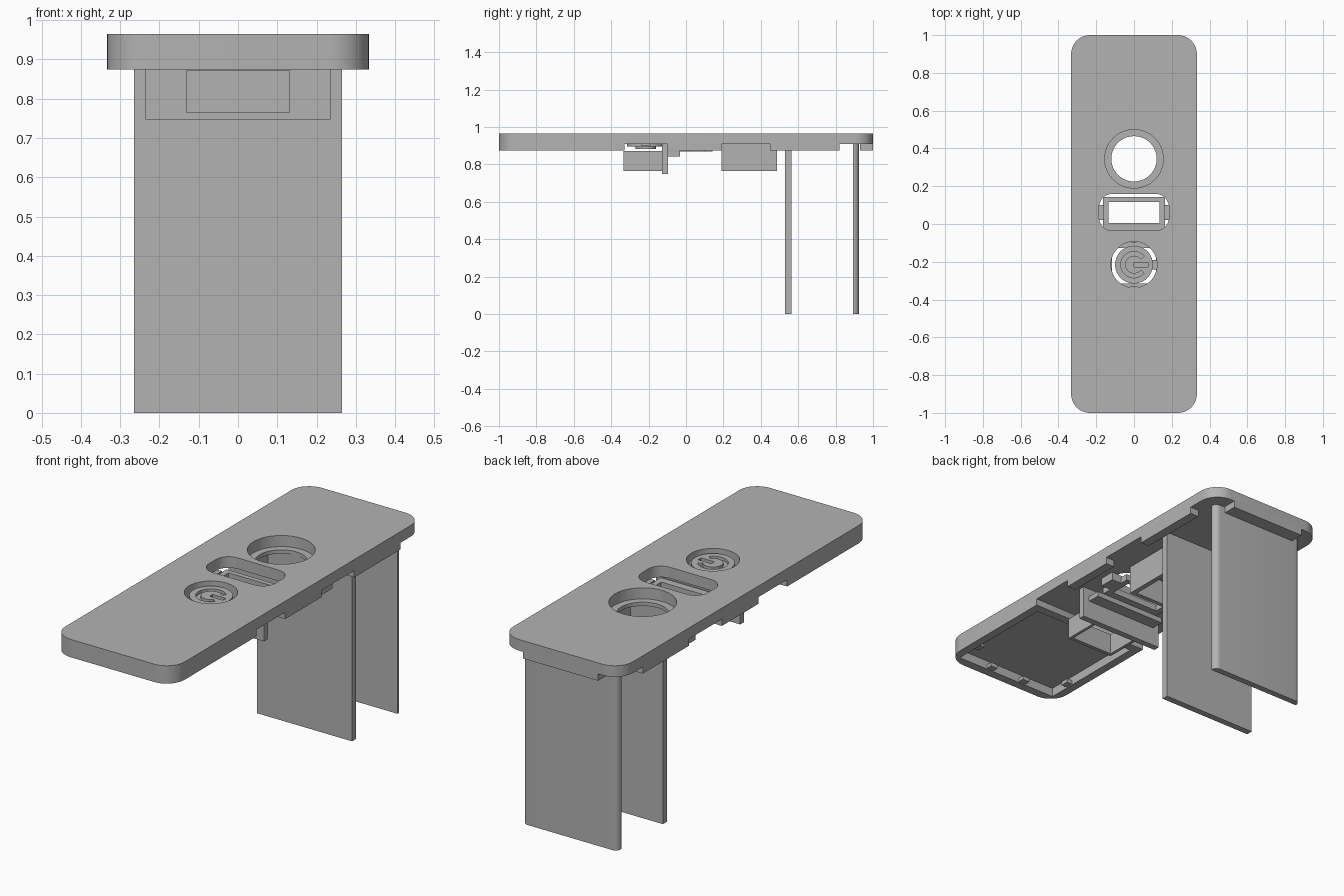
import bpy
import bmesh
from math import cos, sin, pi, radians

if "Cube" in bpy.data.objects:
    bpy.data.objects.remove(bpy.data.objects["Cube"], do_unlink=True)

grey = bpy.data.materials.new("plain grey")
grey.use_nodes = True
grey.diffuse_color = (0.45, 0.45, 0.45, 1)
grey.node_tree.nodes["Principled BSDF"].inputs["Base Color"].default_value = grey.diffuse_color


def prism(name, outline, z0, z1):
    """Extrude a flat outline between two heights."""
    bm = bmesh.new()
    face = bm.faces.new([bm.verts.new((x, y, z0)) for x, y in outline])
    top = bmesh.ops.extrude_face_region(bm, geom=[face])["geom"]
    for v in top:
        if isinstance(v, bmesh.types.BMVert):
            v.co.z = z1
    bmesh.ops.recalc_face_normals(bm, faces=bm.faces)
    mesh = bpy.data.meshes.new(name)
    bm.to_mesh(mesh)
    bm.free()
    mesh.materials.append(grey)
    obj = bpy.data.objects.new(name, mesh)
    bpy.context.collection.objects.link(obj)
    return obj


def box(name, x0, x1, y0, y1, z0, z1):
    return prism(name, [(x0, y0), (x1, y0), (x1, y1), (x0, y1)], z0, z1)


def arc(cx, cy, r, a0, a1, steps):
    angles = [radians(a0 + (a1 - a0) * i / steps) for i in range(steps + 1)]
    return [(cx + r * cos(a), cy + r * sin(a)) for a in angles]


def rounded(cy, hx, hy, r):
    points = []
    for i, (sx, sy) in enumerate([(1, 1), (-1, 1), (-1, -1), (1, -1)]):
        points += arc(sx * (hx - r), cy + sy * (hy - r), r, 90 * i, 90 * i + 90, 10)
    return points


def disc(name, cy, r, z0, z1):
    return prism(name, arc(0, cy, r, 0, 360, 64)[:-1], z0, z1)


def activate(obj):
    bpy.ops.object.select_all(action='DESELECT')
    obj.select_set(True)
    bpy.context.view_layer.objects.active = obj


def cut(obj, *cutters):
    """Subtract each cutter, then discard it."""
    activate(obj)
    for cutter in cutters:
        mod = obj.modifiers.new("cut", 'BOOLEAN')
        mod.operation = 'DIFFERENCE'
        mod.solver = 'EXACT'
        mod.object = cutter
        bpy.ops.object.modifier_apply(modifier=mod.name)
        bpy.data.objects.remove(cutter, do_unlink=True)


def smooth(obj):
    activate(obj)
    bpy.ops.object.shade_smooth_by_angle(angle=radians(30))


TOP, BOTTOM, UNDER = 0.965, 0.875, 0.909
BUTTON_Y, SOCKET_Y = -0.215, 0.345

# Cover plate with its underside recesses and rim gaps
plate = prism("cover_plate", rounded(0, 0.333, 1.0, 0.1), BOTTOM, TOP)
cut(plate,
    box("front_pocket", -0.29, 0.29, -0.955, -0.375, 0.8, 0.92),
    box("main_recess", -0.285, 0.285, -0.33, 0.93, 0.8, UNDER))
for y0, y1 in [(-0.33, -0.1), (0.19, 0.45), (0.82, 0.93)]:
    cut(plate, box("rim_gap", -0.5, 0.5, y0, y1, 0.8, UNDER))
for x0, x1 in [(-0.5, -0.21), (0.21, 0.5)]:
    cut(plate, box("corner_gap", x0, x1, 0.9, 1.1, 0.8, UNDER))

# Three openings through the plate
cut(plate,
    disc("button_hole", BUTTON_Y, 0.122, 0.8, 1.1),
    prism("port_hole", rounded(0.062, 0.185, 0.097, 0.07), 0.8, 1.1),
    disc("socket_hole", SOCKET_Y, 0.155, 0.8, 1.1))
smooth(plate)

# Socket ledge and the open box below it
ledge = box("socket_ledge", -0.185, 0.185, 0.19, 0.5, 0.89, UNDER)
cut(ledge, disc("ledge_hole", SOCKET_Y, 0.12, 0.8, 1))
smooth(ledge)
socket = box("socket_box", -0.185, 0.185, 0.19, 0.487, 0.765, 0.89)
cut(socket, box("socket_space", -0.16, 0.16, 0.212, 0.467, 0.7, 1))

# Port frame
frame = box("port_frame", -0.165, 0.165, -0.035, 0.142, 0.868, 0.9)
cut(frame, box("frame_space", -0.135, 0.135, 0.005, 0.117, 0.8, 1))
for s in (-1, 1):
    box("frame_arm", *sorted((s * 0.16, s * 0.22)), 0.02, 0.1, 0.868, UNDER)

# Cross wall, its shelf, and the open box around the button
box("cross_wall", -0.235, 0.235, -0.128, -0.096, 0.747, UNDER)
box("wall_shelf", -0.2, 0.2, -0.096, -0.032, 0.842, 0.868)
housing = box("button_housing", -0.132, 0.132, -0.333, -0.127, 0.765, 0.872)
cut(housing, box("housing_space", -0.117, 0.117, -0.315, -0.12, 0.7, 1))

# Button with an engraved open ring and bar
button = disc("button", BUTTON_Y, 0.1, 0.895, 0.95)
ring = (arc(0, BUTTON_Y, 0.07, 40, 320, 40) + arc(0, BUTTON_Y, 0.047, 320, 40, 40))
cut(button,
    prism("ring_groove", ring, 0.935, 1),
    box("bar_groove", 0, 0.075, BUTTON_Y - 0.012, BUTTON_Y + 0.012, 0.935, 1))
smooth(button)
smooth(disc("button_stem", BUTTON_Y, 0.055, 0.882, 0.9))
box("button_hinge", 0.09, 0.126, BUTTON_Y - 0.025, BUTTON_Y + 0.025, 0.9, 0.925)

# Two long hanging panels, the rear one with rounded outer edges
box("middle_panel", -0.265, 0.265, 0.53, 0.563, 0, 0.912)
rear = [(-0.265, 0.893), (0.265, 0.893)] + arc(0.235, 0.895, 0.03, 0, 90, 8)
rear += arc(-0.235, 0.895, 0.03, 90, 180, 8)
smooth(prism("rear_panel", rear, 0, 0.912))

# Small clips on the walls of the front pocket
for s in (-1, 1):
    box("front_clip", s * 0.1 - 0.02, s * 0.1 + 0.02, -0.957, -0.925, 0.88, 0.9)
    box("side_clip", *sorted((s * 0.26, s * 0.292)), -0.85, -0.81, 0.88, 0.9)
